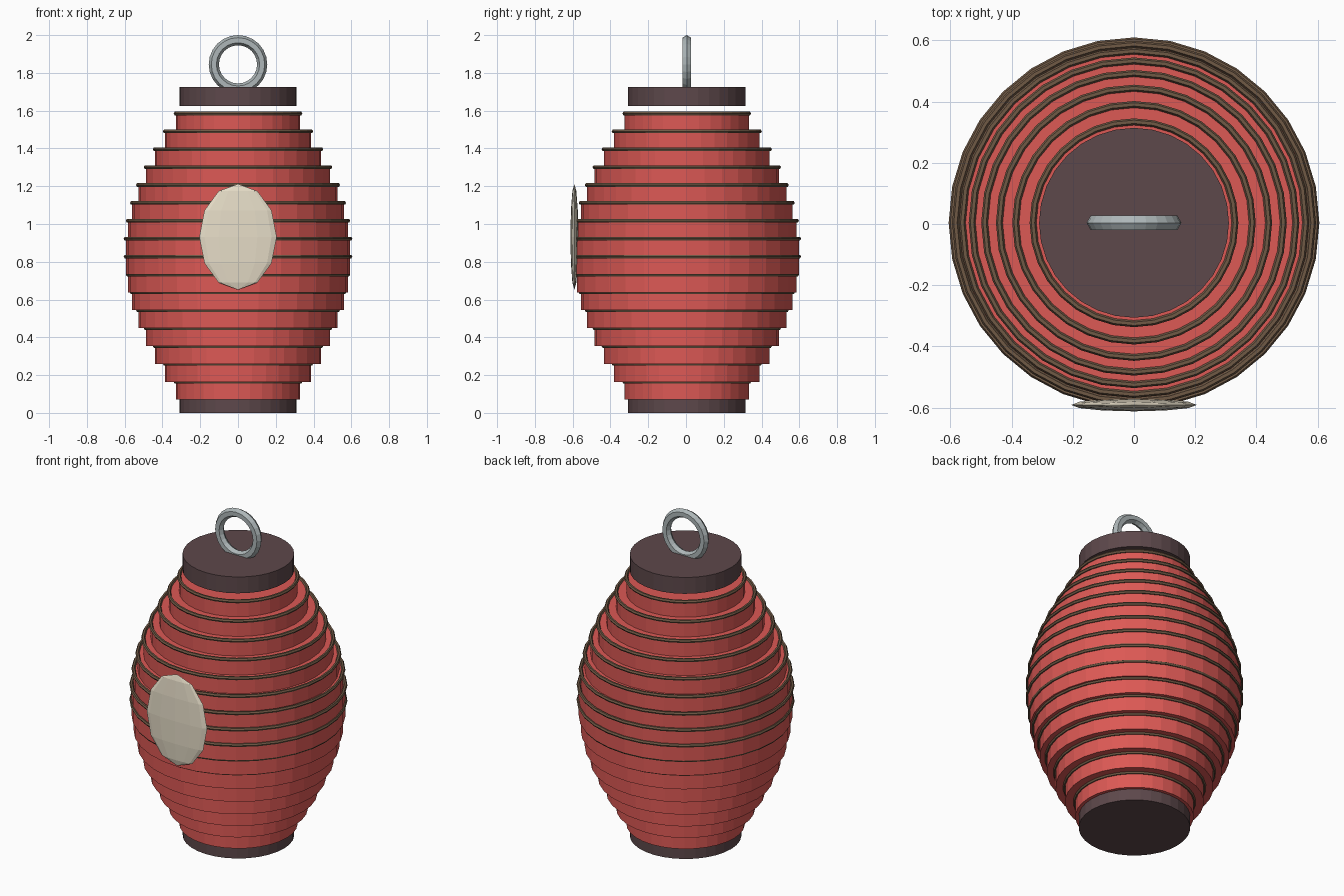
import bpy
from math import pi, sin

if "Cube" in bpy.data.objects:
    bpy.data.objects.remove(bpy.data.objects["Cube"])

CY = 0.004          # body axis, shifted slightly because the badge sticks out in front
TIERS = 16
STEP = 0.0947
BASE = 0.07


def material(name, rgb):
    m = bpy.data.materials.new(name)
    m.diffuse_color = (*rgb, 1)
    m.use_nodes = True
    m.node_tree.nodes["Principled BSDF"].inputs["Base Color"].default_value = m.diffuse_color
    return m


RED = material("red_paper", (0.72, 0.10, 0.09))
BROWN = material("brown_rib", (0.16, 0.10, 0.06))
DARK = material("dark_wood", (0.11, 0.065, 0.07))
METAL = material("metal", (0.42, 0.47, 0.48))
CREAM = material("cream", (0.80, 0.73, 0.58))


def finish(name, mat):
    ob = bpy.context.object
    ob.name = name
    ob.data.materials.append(mat)
    return ob


def cylinder(name, radius, z0, z1, mat):
    bpy.ops.mesh.primitive_cylinder_add(vertices=32, radius=radius, depth=z1 - z0,
                                        location=(0, CY, (z0 + z1) / 2))
    return finish(name, mat)


def torus(name, major, minor, z, mat, rot=(0, 0, 0), segs=32):
    bpy.ops.mesh.primitive_torus_add(major_radius=major, minor_radius=minor,
                                     major_segments=segs, minor_segments=6,
                                     location=(0, CY, z), rotation=rot)
    return finish(name, mat)


# End caps
cylinder("bottom_cap", 0.31, 0.0, 0.09, DARK)
cylinder("top_cap", 0.31, 1.625, 1.725, DARK)

# Stepped paper body with a thin rib round the top of each tier
for i in range(TIERS):
    r = 0.30 + 0.295 * sin(pi * (i + 0.5) / TIERS)
    z = BASE + i * STEP
    cylinder(f"paper_tier_{i + 1}", r, z, z + STEP, RED)
    torus(f"rib_{i + 1}", r + 0.001, 0.011, z + STEP, BROWN)

# Hanging ring
torus("hanging_ring", 0.128, 0.027, 1.845, METAL, (pi / 2, 0, 0), 24)

# Oval badge on the front
bpy.ops.mesh.primitive_uv_sphere_add(segments=12, ring_count=6, radius=1,
                                     location=(0, -0.591, 0.932))
badge = finish("front_badge", CREAM)
badge.scale = (0.205, 0.021, 0.28)
